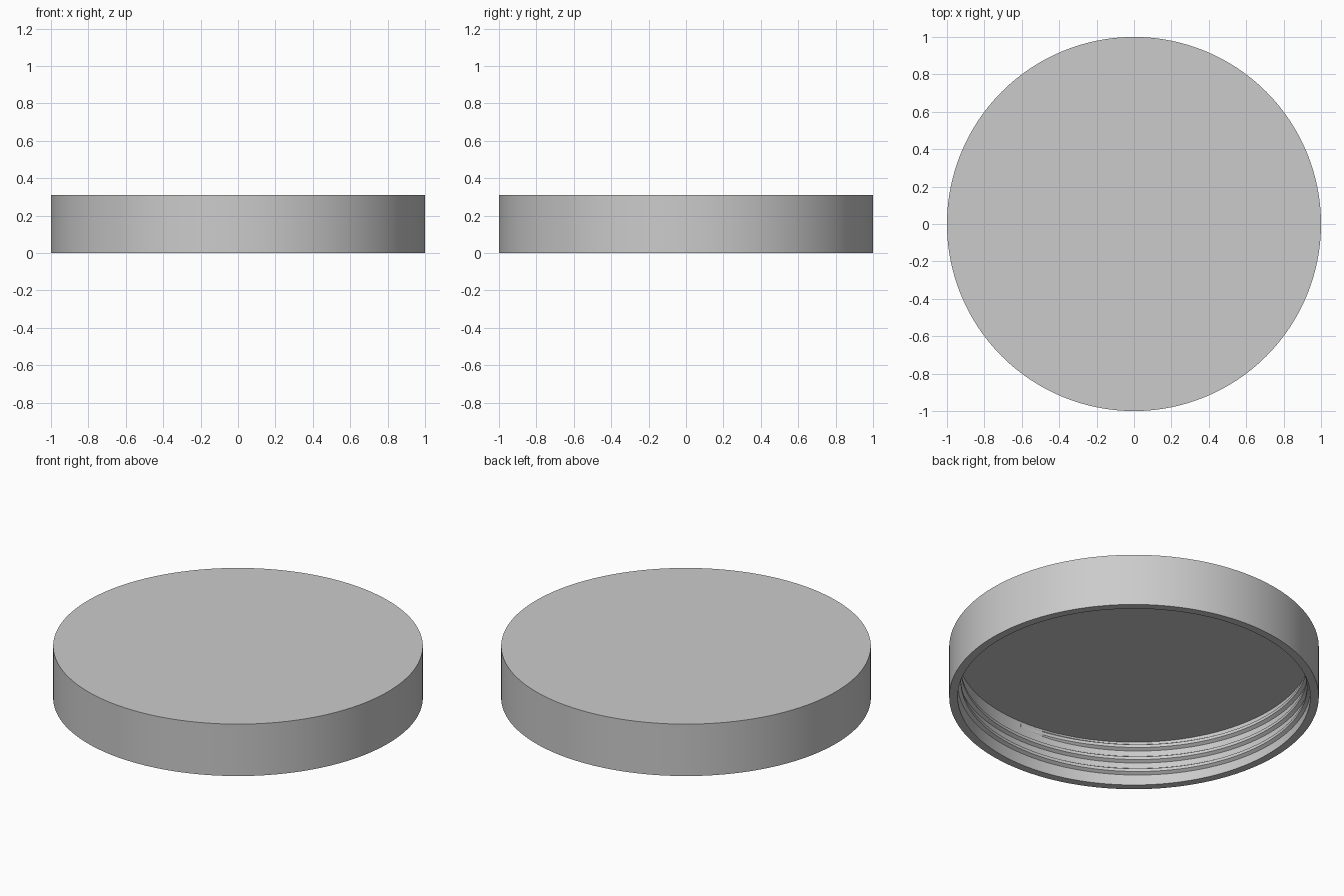
import bpy, bmesh, math

if "Cube" in bpy.data.objects:
    bpy.data.objects.remove(bpy.data.objects["Cube"])

HEIGHT, R_OUT, R_IN, CEILING = 0.31, 1.0, 0.954, 0.267
SEG = 128

grey = bpy.data.materials.new("light grey")
grey.diffuse_color = (0.6, 0.6, 0.6, 1)
grey.use_nodes = True
grey.node_tree.nodes["Principled BSDF"].inputs["Base Color"].default_value = grey.diffuse_color


def finish(bm, name):
    bmesh.ops.recalc_face_normals(bm, faces=bm.faces)
    mesh = bpy.data.meshes.new(name)
    bm.to_mesh(mesh)
    bm.free()
    mesh.materials.append(grey)
    obj = bpy.data.objects.new(name, mesh)
    bpy.context.collection.objects.link(obj)
    bpy.ops.object.select_all(action='DESELECT')
    obj.select_set(True)
    bpy.context.view_layer.objects.active = obj
    bpy.ops.object.shade_smooth_by_angle(angle=math.radians(25))
    return obj


def bridge(bm, a, b, closed):
    n = len(a)
    for i in range(n if closed else n - 1):
        j = (i + 1) % n
        bm.faces.new((a[i], a[j], b[j], b[i]))


# Hollow lid: top disc, outer wall, rim, inner wall, ceiling
bm = bmesh.new()
rings = []
for r, z in ((R_OUT, HEIGHT), (R_OUT, 0), (R_IN, 0), (R_IN, CEILING)):
    rings.append([bm.verts.new((r * math.cos(2 * math.pi * i / SEG),
                                r * math.sin(2 * math.pi * i / SEG), z))
                  for i in range(SEG)])
for a, b in zip(rings, rings[1:]):
    bridge(bm, a, b, True)
bm.faces.new(rings[0])
bm.faces.new(rings[-1])
finish(bm, "lid_shell")

# Internal screw thread: trapezoid ridge swept along a helix, fading at its ends
PITCH, TURNS, Z0, DEPTH = 0.075, 2.75, 0.035, 0.018
bm = bmesh.new()
sections = []
steps = int(SEG * TURNS)
for i in range(steps + 1):
    ang = 2 * math.pi * i / SEG
    z = Z0 + PITCH * i / SEG
    fade = max(min(1, i / 10, (steps - i) / 10), 0.05)
    r_tip = R_IN - DEPTH * fade
    profile = ((R_IN + 0.005, -0.024), (r_tip, -0.009),
               (r_tip, 0.009), (R_IN + 0.005, 0.024))
    sections.append([bm.verts.new((r * math.cos(ang), r * math.sin(ang), z + dz))
                     for r, dz in profile])
for a, b in zip(sections, sections[1:]):
    bridge(bm, a, b, True)
bm.faces.new(sections[0])
bm.faces.new(sections[-1])
finish(bm, "screw_thread")
